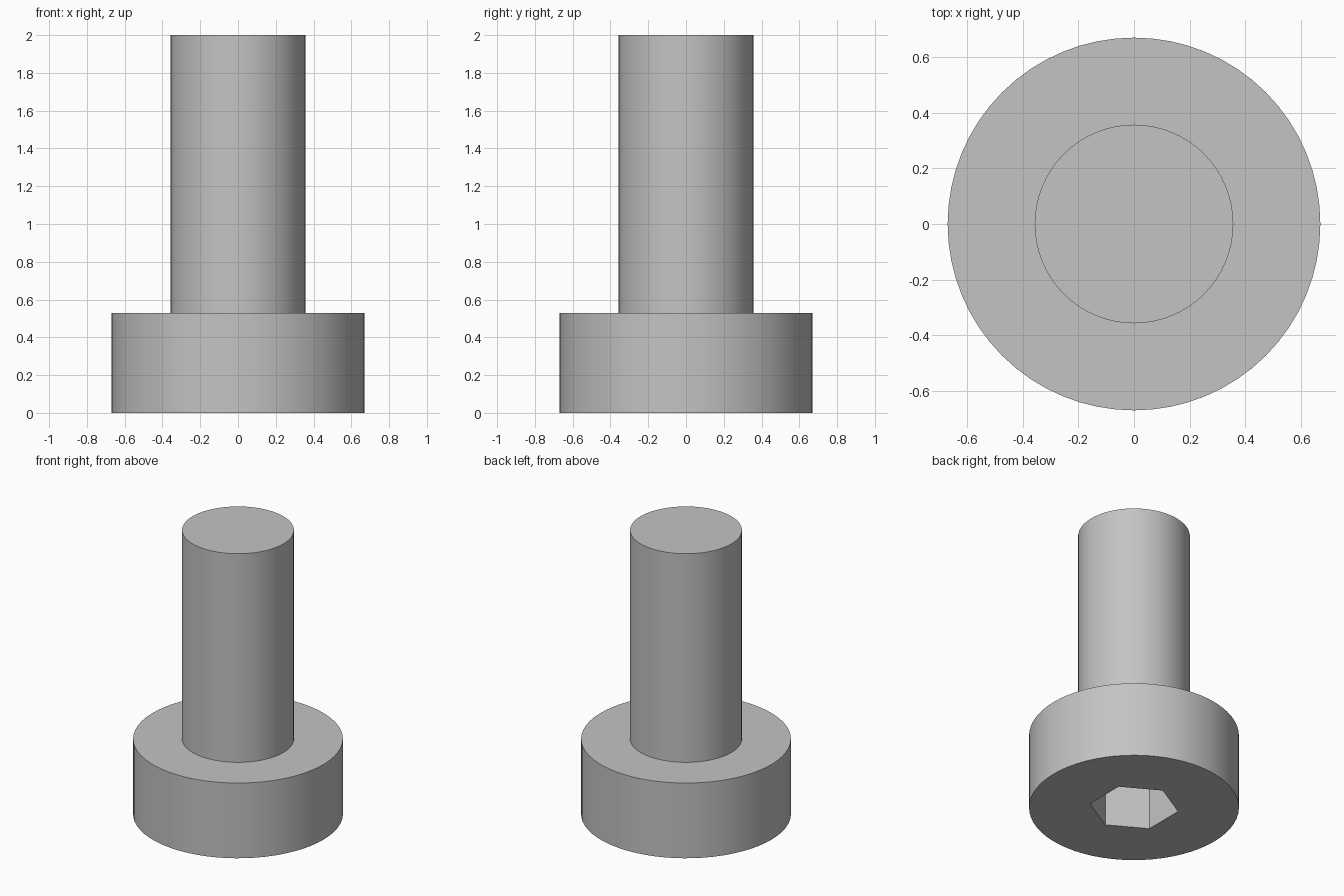
import bpy
from math import radians

SIDES = 64
HEAD_RADIUS, HEAD_HEIGHT = 0.67, 0.53
SHANK_RADIUS, TOTAL_HEIGHT = 0.357, 2.0
SOCKET_RADIUS, SOCKET_DEPTH = 0.285, 0.36

default_cube = bpy.data.objects.get("Cube")
if default_cube:
    bpy.data.objects.remove(default_cube, do_unlink=True)

# Single plain metal colour
GREY = (0.55, 0.55, 0.55, 1.0)
steel = bpy.data.materials.new("grey_steel")
steel.use_nodes = True
steel.diffuse_color = GREY
bsdf = next(n for n in steel.node_tree.nodes if n.type == 'BSDF_PRINCIPLED')
bsdf.inputs["Base Color"].default_value = GREY


def prism(name, radius, bottom, top, sides=SIDES, turn=0.0):
    """Upright prism between two heights."""
    bpy.ops.mesh.primitive_cylinder_add(
        vertices=sides, radius=radius, depth=top - bottom,
        location=(0, 0, (bottom + top) / 2), rotation=(0, 0, turn))
    obj = bpy.context.object
    obj.name = name
    obj.data.materials.append(steel)
    return obj


# Threadless shank, seated slightly inside the head
shank = prism("shank", SHANK_RADIUS, HEAD_HEIGHT - 0.05, TOTAL_HEIGHT)

# Round head with a hexagonal key socket cut into its underside
head = prism("head", HEAD_RADIUS, 0, HEAD_HEIGHT)
cutter = prism("socket_cutter", SOCKET_RADIUS, -0.2, SOCKET_DEPTH, sides=6)
cutter.hide_render = True
cut = head.modifiers.new("hex_socket", 'BOOLEAN')
cut.operation = 'DIFFERENCE'
cut.solver = 'EXACT'
cut.object = cutter
bpy.context.view_layer.objects.active = head
bpy.ops.object.modifier_apply(modifier=cut.name)
bpy.data.objects.remove(cutter, do_unlink=True)

# Smooth round walls, crisp rims and socket corners
for part in (shank, head):
    bpy.ops.object.select_all(action='DESELECT')
    part.select_set(True)
    bpy.context.view_layer.objects.active = part
    bpy.ops.object.shade_smooth_by_angle(angle=radians(30))
